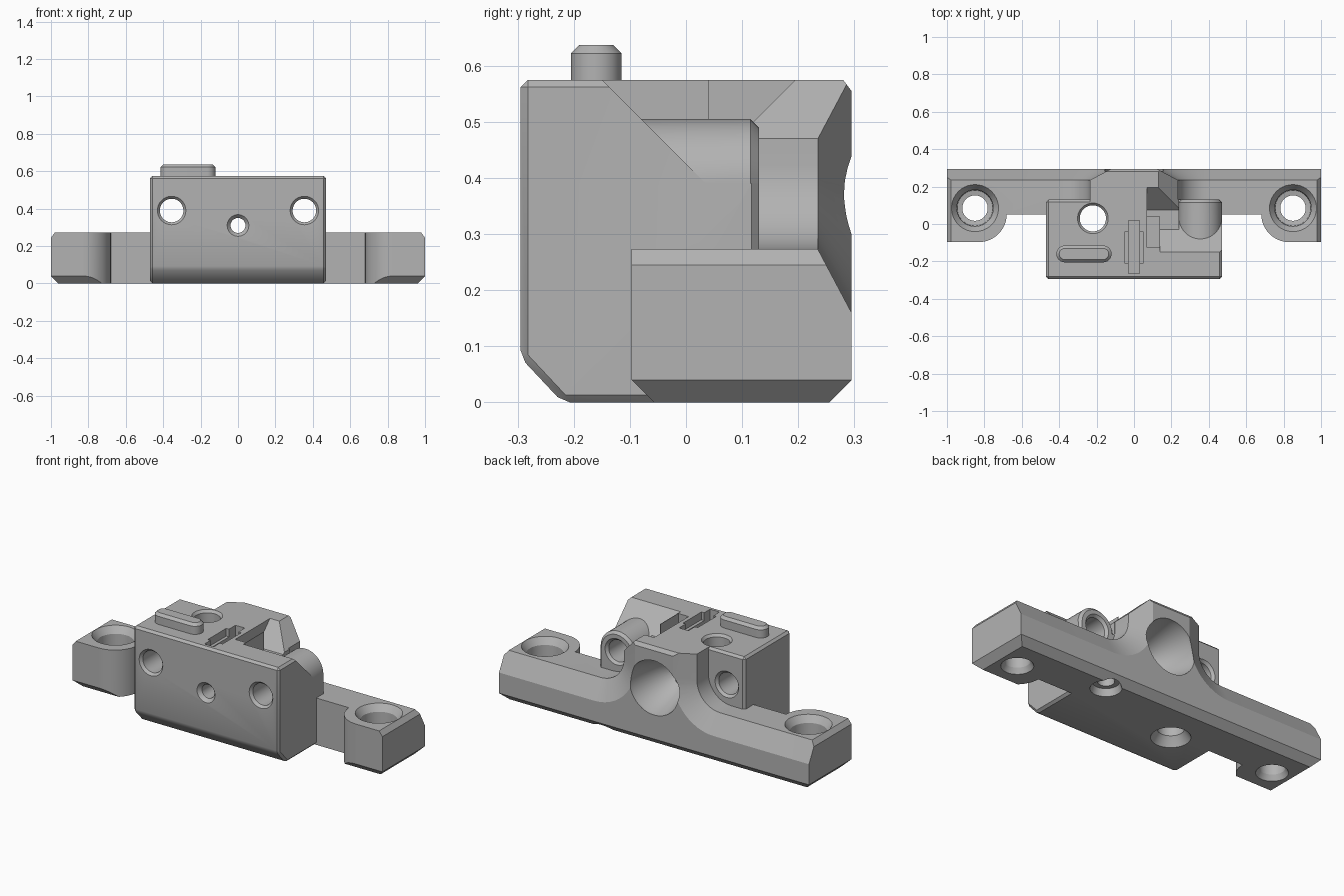
import bpy, bmesh, math
from mathutils import Vector

if "Cube" in bpy.data.objects:
    bpy.data.objects.remove(bpy.data.objects["Cube"])

grey = bpy.data.materials.new("mid_grey")
grey.diffuse_color = (0.45, 0.45, 0.45, 1)
grey.use_nodes = True
grey.node_tree.nodes["Principled BSDF"].inputs["Base Color"].default_value = grey.diffuse_color


def loft(name, rings):
    """Closed solid through matching rings of 3D points."""
    bm = bmesh.new()
    vs = [[bm.verts.new(p) for p in r] for r in rings]
    n = len(vs[0])
    for a, b in zip(vs, vs[1:]):
        for i in range(n):
            j = (i + 1) % n
            bm.faces.new((a[i], a[j], b[j], b[i]))
    bm.faces.new(vs[0])
    bm.faces.new(vs[-1])
    bmesh.ops.recalc_face_normals(bm, faces=bm.faces)
    me = bpy.data.meshes.new(name)
    bm.to_mesh(me)
    bm.free()
    ob = bpy.data.objects.new(name, me)
    bpy.context.collection.objects.link(ob)
    me.materials.append(grey)
    return ob


def place(axis, u, v, t):
    return {"X": (t, u, v), "Y": (u, t, v), "Z": (u, v, t)}[axis]


def prism(name, axis, pts, a, b):
    """Extrude a 2D outline along an axis."""
    return loft(name, [[place(axis, u, v, t) for u, v in pts] for t in (a, b)])


def box(name, x0, x1, y0, y1, z0, z1):
    return prism(name, "Z", [(x0, y0), (x1, y0), (x1, y1), (x0, y1)], z0, z1)


def turned(name, axis, cu, cv, prof, n=40):
    """Round solid from (radius, position) pairs along an axis."""
    ang = [2 * math.pi * i / n for i in range(n)]
    return loft(name, [[place(axis, cu + r * math.cos(a), cv + r * math.sin(a), t)
                        for a in ang] for r, t in prof])


def boolean(ob, other, op="DIFFERENCE"):
    m = ob.modifiers.new("bool", "BOOLEAN")
    m.operation, m.object, m.solver = op, other, "EXACT"
    bpy.context.view_layer.objects.active = ob
    bpy.ops.object.modifier_apply(modifier=m.name)
    bpy.data.objects.remove(other, do_unlink=True)


def bevel(ob, w):
    m = ob.modifiers.new("bevel", "BEVEL")
    m.width, m.segments, m.limit_method = w, 1, "ANGLE"
    bpy.context.view_layer.objects.active = ob
    bpy.ops.object.modifier_apply(modifier=m.name)


# Cross bar with central hump, back edge chamfered all along the outline
def bar_ring(y, d, r=0.15, hw=0.235, zb=0.273, top=0.575):
    half = [(1, 0), (1, zb - d)]
    for i in range(13):
        a = -math.pi / 2 - i / 12 * math.pi / 2
        half.append((hw + r + (r + d) * math.cos(a), zb + r + (r + d) * math.sin(a)))
    half.append((hw - d, top))
    pts = half + [(-x, z) for x, z in reversed(half)]
    return [(x, y, z) for x, z in pts]


body = loft("bracket_body", [bar_ring(0.05, 0), bar_ring(0.235, 0), bar_ring(0.295, 0.113)])

# Main front block
block = prism("block", "X", [(-0.295, 0.08), (-0.22, 0), (0.13, 0), (0.13, 0.575),
                             (-0.295, 0.575)], -0.47, 0.47)
bevel(block, 0.013)
boolean(body, block, "UNION")

# Mounting ears with a rounded inner corner
for s in (-1, 1):
    pts = [(1, 0.1), (0.68, 0.1)]
    for i in range(13):
        a = math.pi + i / 12 * math.pi / 2
        pts.append((0.83 + 0.15 * math.cos(a), 0.055 + 0.152 * math.sin(a)))
    pts.append((1, -0.097))
    boolean(body, prism("ear", "Z", [(s * x, y) for x, y in pts], 0, 0.273), "UNION")
    # chamfers on the ear front and the bar ends
    boolean(body, prism("cut", "X", [(-0.11, 0.053), (-0.11, -0.02), (-0.037, -0.02)],
                        s * 0.6, s * 1.1))
    boolean(body, prism("cut", "Y", [(s * 1.01, 0.05), (s * 1.01, -0.01), (s * 0.95, -0.01)],
                        -0.2, 0.4))
    boolean(body, prism("cut", "Y", [(s * 1.01, 0.232), (s * 1.01, 0.284), (s * 0.97, 0.284)],
                        -0.2, 0.4))

# Long chamfers on the lower and upper back edges
boolean(body, prism("cut", "X", [(0.305, 0.05), (0.305, -0.01), (0.245, -0.01)], -1.1, 1.1))
boolean(body, prism("cut", "X", [(0.3025, 0.545), (0.3025, 0.585), (0.2725, 0.585)], -0.5, 0.5))

# Sloped trough on the right of the block, and the slanted hump fin
boolean(body, prism("cut", "X", [(-0.165, 0.59), (-0.03, 0.455), (0.075, 0.455),
                                 (0.21, 0.59)], 0.14, 0.26))
boolean(body, prism("cut", "X", [(-0.165, 0.59), (0.035, 0.39), (0.14, 0.39),
                                 (0.14, 0.59)], 0.24, 0.6))
boolean(body, prism("cut", "X", [(0.04, 0.59), (0.04, 0.455), (0.075, 0.455),
                                 (0.21, 0.59)], 0.07, 0.15))
boolean(body, prism("cut", "Y", [(0.115, 0.59), (0.255, 0.45), (0.4, 0.45), (0.4, 0.59)],
                    0.065, 0.4))

# Tube around the right-hand through hole
boolean(body, turned("tube", "Y", 0.355, 0.39,
                     [(0.115, -0.2), (0.115, 0.115), (0.1, 0.13)]), "UNION")

# Narrow slots in the top
boolean(body, box("cut", -0.03, 0.03, -0.265, 0.02, 0.47, 0.6))
boolean(body, box("cut", -0.048, 0.048, -0.21, -0.04, 0.53, 0.6))
boolean(body, box("cut", 0.07, 0.137, -0.125, 0.045, 0.47, 0.6))

# Horizontal through holes with countersunk mouths
for s in (-1, 1):
    boolean(body, turned("cut", "Y", s * 0.355, 0.39,
                         [(0.085, -0.305), (0.063, -0.28), (0.063, 0.115), (0.085, 0.14)]))
boolean(body, turned("cut", "Y", 0, 0.31, [(0.067, -0.305), (0.04, -0.275), (0.04, 0.1)]))
# Wide conical recess in the back
boolean(body, turned("cut", "Y", 0, 0.338, [(0.05, 0.04), (0.1, 0.1), (0.155, 0.27),
                                            (0.16, 0.31)], 48))
# Vertical hole beside the hump
boolean(body, turned("cut", "Z", -0.22, 0.03, [(0.11, -0.01), (0.085, 0.03), (0.07, 0.05),
                                               (0.07, 0.56), (0.09, 0.585)]))
# Blind screw hole below the bar
boolean(body, turned("cut", "Z", 0.355, 0.2, [(0.085, -0.01), (0.07, 0.04), (0.045, 0.041),
                                              (0.045, 0.18)]))
# Counterbored ear holes
for s in (-1, 1):
    boolean(body, turned("cut", "Z", s * 0.85, 0.085,
                         [(0.09, -0.01), (0.068, 0.03), (0.068, 0.14), (0.095, 0.145),
                          (0.098, 0.235), (0.133, 0.283)]))

# Raised ridge on top with rounded ends
def stadium(z, r, x0=-0.37, x1=-0.165, y=-0.16):
    return [((x1 if i < 13 else x0) + r * math.cos(a), y + r * math.sin(a), z)
            for i in range(26)
            for a in [-math.pi / 2 + math.pi * (i if i < 13 else i - 1) / 12]]


ridge = loft("top_ridge", [stadium(0.56, 0.045), stadium(0.622, 0.045), stadium(0.637, 0.03)])

# Smooth the round surfaces only
for ob in (body, ridge):
    bpy.ops.object.select_all(action="DESELECT")
    ob.select_set(True)
    bpy.context.view_layer.objects.active = ob
    bpy.ops.object.shade_smooth_by_angle(angle=math.radians(25))
